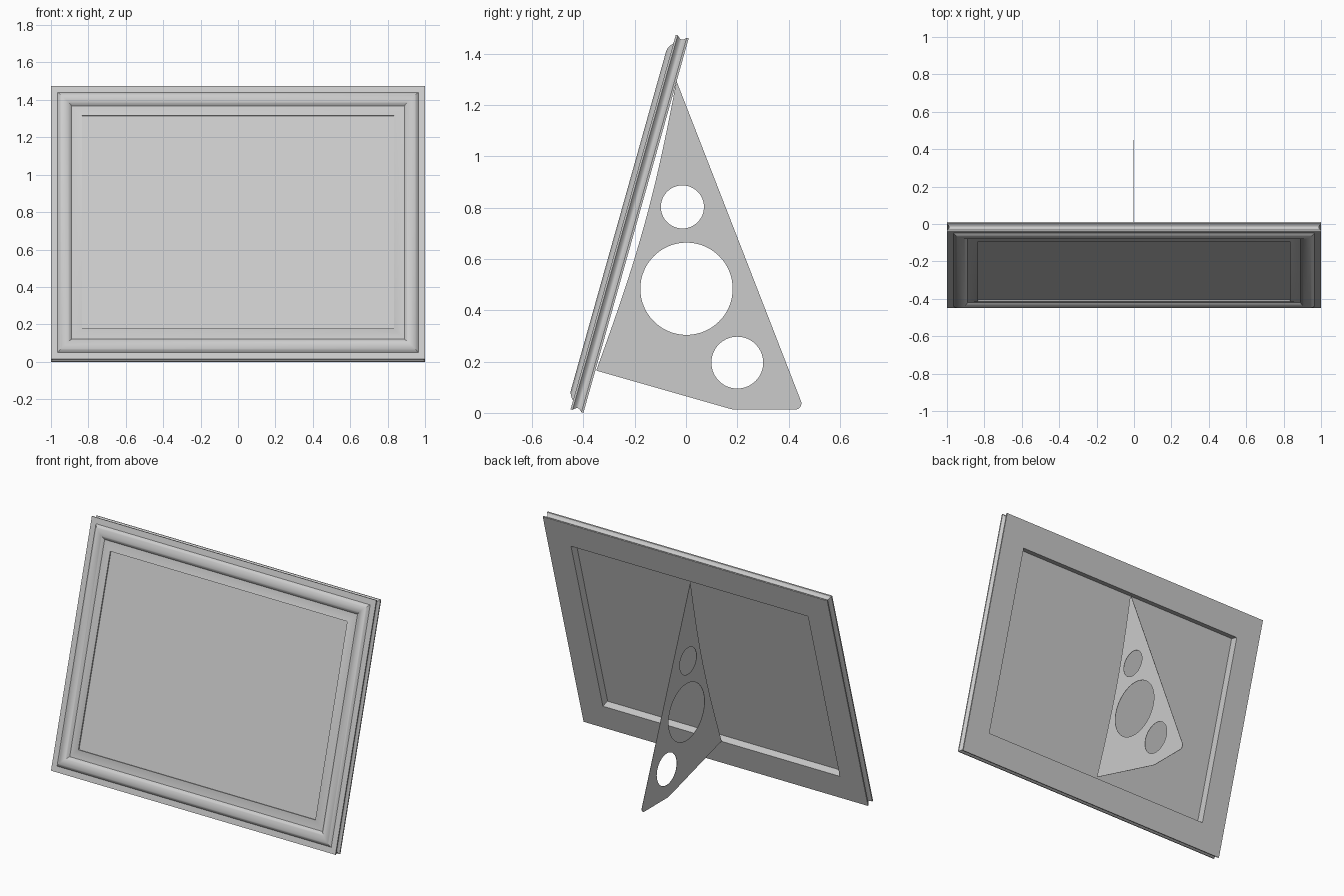
import bpy, bmesh, math
from mathutils import Matrix, Vector

cube = bpy.data.objects.get("Cube")
if cube:
    bpy.data.objects.remove(cube)

TILT = math.radians(15.7)
S, C = math.sin(TILT), math.cos(TILT)
HALF_W, HEIGHT, RAIL = 1.0, 1.517, 0.167
# Local axes of the leaning frame: x across, y up the frame, z out of its front
LEAN = Matrix(((1, 0, 0, 0), (0, S, -C, -0.4), (0, C, S, 0), (0, 0, 0, 1)))

grey = bpy.data.materials.new("plain grey")
grey.use_nodes = True
colour = (0.6, 0.6, 0.6, 1)
grey.diffuse_color = colour
grey.node_tree.nodes["Principled BSDF"].inputs["Base Color"].default_value = colour


def finish(name, bm, matrix):
    bmesh.ops.recalc_face_normals(bm, faces=bm.faces)
    mesh = bpy.data.meshes.new(name)
    bm.to_mesh(mesh)
    bm.free()
    mesh.materials.append(grey)
    obj = bpy.data.objects.new(name, mesh)
    bpy.context.collection.objects.link(obj)
    obj.matrix_world = matrix
    return obj


# Moulding section: (inset from the outer edge, distance in front of the back)
section = [(0, 0)]
for i in range(9):                                  # grooved outer edge
    t = i / 8
    section.append((0.012 * math.sin(math.pi * t), 0.008 + 0.036 * t))
section += [(0, 0.052), (0.036, 0.052)]
for i in range(1, 12):                              # raised bead
    t = i / 12
    section.append((0.036 + 0.075 * t, 0.052 + 0.019 * math.sin(math.pi * t) ** 0.8))
for i in range(7):                                  # hollow rising to the inner lip
    t = i / 6
    section.append((0.111 + (RAIL - 0.111) * t, 0.052 + 0.009 * t * t))
section.append((RAIL, 0))

# Picture frame: section carried round four mitred corners
bm = bmesh.new()
rings = []
for sx, top in ((-1, 0), (1, 0), (1, 1), (-1, 1)):
    rings.append([bm.verts.new((sx * (HALF_W - w), HEIGHT - w if top else w, n))
                  for w, n in section])
for k in range(4):
    a, b = rings[k], rings[(k + 1) % 4]
    for i in range(len(section)):
        j = (i + 1) % len(section)
        bm.faces.new((a[i], b[i], b[j], a[j]))
frame = finish("frame_moulding", bm, LEAN)
bpy.ops.object.select_all(action='DESELECT')
frame.select_set(True)
bpy.context.view_layer.objects.active = frame
bpy.ops.object.shade_smooth_by_angle(angle=math.radians(35))

# Picture panel
bm = bmesh.new()
bmesh.ops.create_cube(bm, size=1)
bmesh.ops.scale(bm, verts=bm.verts,
                vec=(2 * (HALF_W - RAIL), HEIGHT - 2 * RAIL, 0.003))
bmesh.ops.translate(bm, verts=bm.verts, vec=(0, HEIGHT / 2, 0.0515))
finish("picture_panel", bm, LEAN)

# Easel stand outline (y, z): bowed front edge, straight back, rounded foot
apex, heel = Vector((-0.037, 1.294)), Vector((-0.35, 0.165))
outline = []
for i in range(20):
    t = i / 20
    p = apex.lerp(heel, t)
    outline.append((p.x + 0.03 * math.sin(math.pi * t), p.y))
outline += [heel[:], (0.165, 0.018), (0.185, 0.013)]
for i in range(9):
    a = math.radians(-90 + i * 111 / 8)
    outline.append((0.426 + 0.024 * math.cos(a), 0.037 + 0.024 * math.sin(a)))


def circle(y, z, r):
    return [(y + r * math.cos(math.tau * i / 64), z + r * math.sin(math.tau * i / 64))
            for i in range(64)]


# Stand sheet with three round holes
curve = bpy.data.curves.new("easel_stand", 'CURVE')
curve.dimensions = '2D'
curve.fill_mode = 'BOTH'
curve.extrude = 0.001
loops = [outline, circle(-0.014, 0.803, 0.084), circle(0.002, 0.484, 0.18),
         circle(0.2, 0.196, 0.101)]
for loop in loops:
    spline = curve.splines.new('POLY')
    spline.points.add(len(loop) - 1)
    for point, (y, z) in zip(spline.points, loop):
        point.co = (y, z, 0, 1)
    spline.use_cyclic_u = True
curve.materials.append(grey)
stand = bpy.data.objects.new("easel_stand", curve)
bpy.context.collection.objects.link(stand)
stand.matrix_world = Matrix(((0, 0, 1, -0.004), (1, 0, 0, 0), (0, 1, 0, 0), (0, 0, 0, 1)))
bpy.ops.object.select_all(action='DESELECT')
stand.select_set(True)
bpy.context.view_layer.objects.active = stand
bpy.ops.object.convert(target='MESH')
